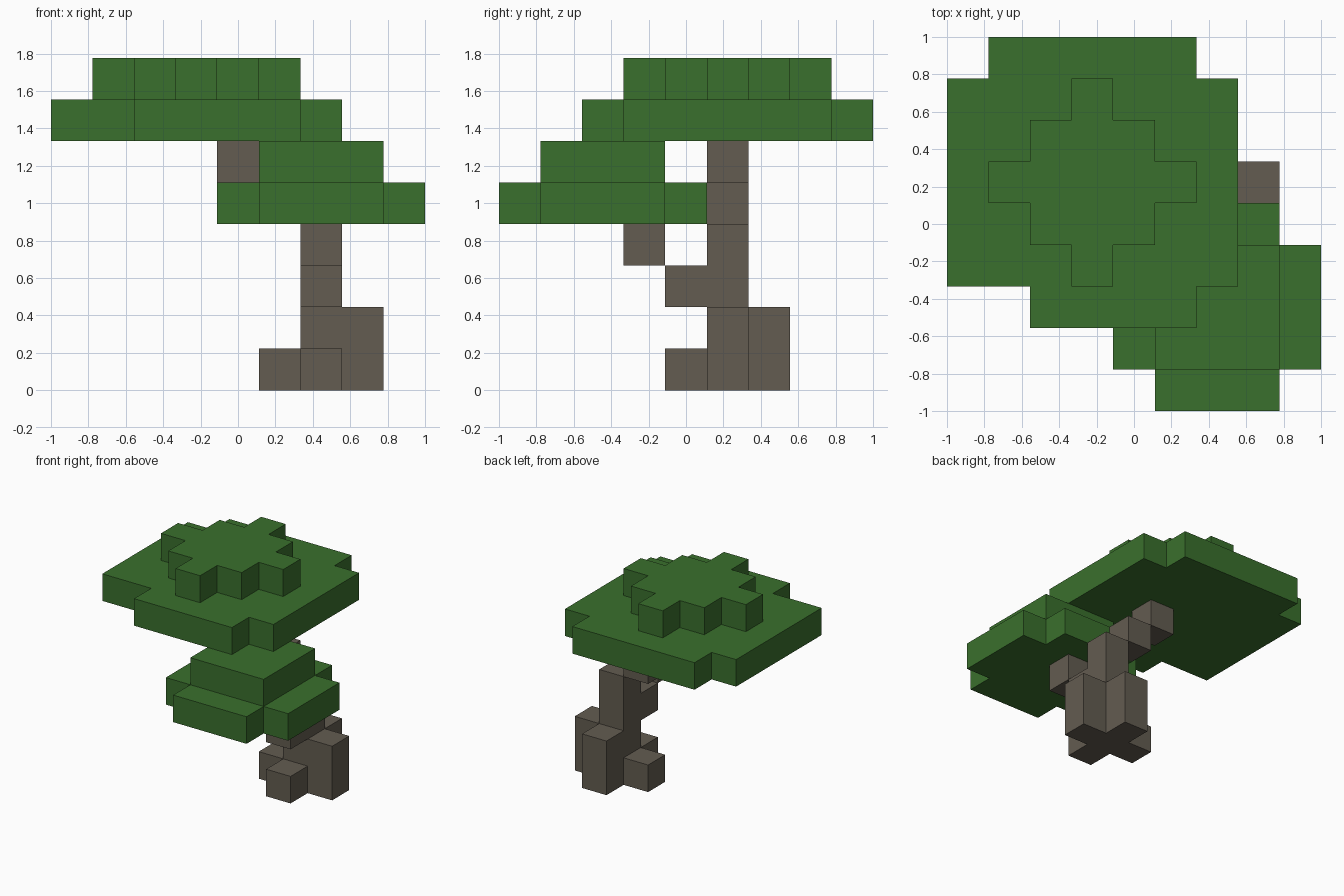
import bpy
import bmesh
from itertools import product
from mathutils import Vector

UNIT = 2 / 9  # edge of one block; the model is 9 blocks wide and deep

old = bpy.data.objects.get("Cube")
if old:
    bpy.data.objects.remove(old, do_unlink=True)


def make_material(name, rgb):
    mat = bpy.data.materials.new(name)
    mat.use_nodes = True
    colour = (*rgb, 1)
    mat.diffuse_color = colour
    mat.node_tree.nodes["Principled BSDF"].inputs["Base Color"].default_value = colour
    return mat


def block(x, y, z):
    """Set of cells filling inclusive (first, last) ranges in x and y at level z."""
    return set(product(range(x[0], x[1] + 1), range(y[0], y[1] + 1), [z]))


def cross(cx, cy, z, reach, core):
    """Square of half-width core, with arms reaching further along the axes."""
    arm = core - 1 if core else 0
    return (block((cx - core, cx + core), (cy - core, cy + core), z)
            | block((cx - reach, cx + reach), (cy - arm, cy + arm), z)
            | block((cx - arm, cx + arm), (cy - reach, cy + reach), z))


def build(name, cells, mat):
    """Turn cells into a single shell, skipping walls between neighbours."""
    bm = bmesh.new()
    corners = {}

    def vert(p):
        key = tuple(round(c) for c in p)
        if key not in corners:
            corners[key] = bm.verts.new((key[0] * UNIT - 1, key[1] * UNIT - 1, key[2] * UNIT))
        return corners[key]

    for cell in sorted(cells):
        centre = Vector(cell) + Vector((.5, .5, .5))
        for axis, sign in product(range(3), (-1, 1)):
            normal = Vector((0, 0, 0))
            normal[axis] = sign
            if tuple(int(c) for c in Vector(cell) + normal) in cells:
                continue
            u = Vector((0, 0, 0))
            u[(axis + 1) % 3] = 1
            v = normal.cross(u)
            mid = centre + normal / 2
            bm.faces.new([vert(mid + (a * u + b * v) / 2)
                          for a, b in ((-1, -1), (1, -1), (1, 1), (-1, 1))])
    mesh = bpy.data.meshes.new(name)
    bm.to_mesh(mesh)
    bm.free()
    mesh.materials.append(mat)
    obj = bpy.data.objects.new(name, mesh)
    bpy.context.collection.objects.link(obj)
    return obj


leaf = make_material("leaf green", (0.042, 0.162, 0.026))
bark = make_material("bark brown", (0.125, 0.107, 0.082))

# Trunk: root flare, buttresses, and upright stem
roots = cross(6, 5, 0, 1, 0)
stem = {(6, 5, z) for z in range(1, 4)}
buttresses = {(7, 5, 1), (6, 6, 1)}
build("trunk", roots | stem | buttresses, bark)

# Branches: stair-stepped blocks leading to each canopy
build("upper_branch", {(5, 5, 4), (4, 5, 5)}, bark)
build("lower_branch", {(6, 4, 2), (6, 3, 3)}, bark)

# Lower canopy: wide slab with clipped corners, smaller square on top
lower = (block((4, 8), (1, 3), 4) | block((5, 7), (0, 4), 4)
         | block((5, 7), (1, 3), 5))
build("lower_canopy", lower, leaf)

# Upper canopy: broad uneven slab with a stepped cross on top
upper = (block((0, 6), (3, 7), 6) | block((1, 5), (8, 8), 6)
         | block((2, 5), (2, 2), 6) | cross(3, 5, 7, 2, 1))
build("upper_canopy", upper, leaf)
